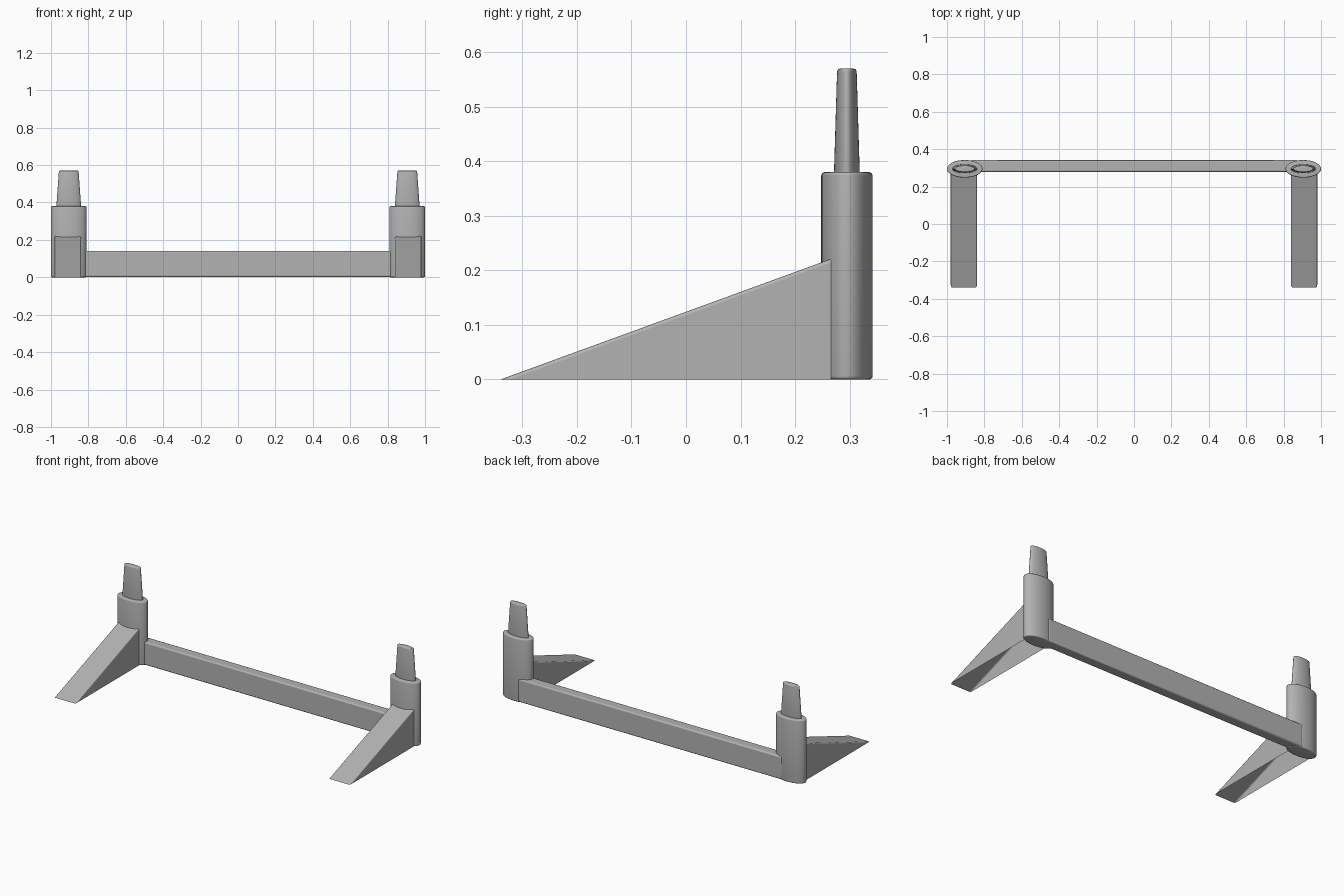
import bpy, bmesh, math

cube = bpy.data.objects.get("Cube")
if cube:
    bpy.data.objects.remove(cube)

GREY = (0.45, 0.45, 0.45, 1)
mat = bpy.data.materials.new("plain grey")
mat.use_nodes = True
mat.diffuse_color = GREY
mat.node_tree.nodes["Principled BSDF"].inputs["Base Color"].default_value = GREY

POST_X, POST_Y = 0.905, 0.295


def finish(name, bm, bevel=0.0):
    bmesh.ops.recalc_face_normals(bm, faces=bm.faces[:])
    mesh = bpy.data.meshes.new(name)
    bm.to_mesh(mesh)
    bm.free()
    mesh.materials.append(mat)
    ob = bpy.data.objects.new(name, mesh)
    bpy.context.collection.objects.link(ob)
    if bevel:
        mod = ob.modifiers.new("soft edges", "BEVEL")
        mod.width, mod.segments = bevel, 3
        mod.limit_method = "ANGLE"
    bpy.ops.object.select_all(action="DESELECT")
    ob.select_set(True)
    bpy.context.view_layer.objects.active = ob
    bpy.ops.object.shade_smooth_by_angle(angle=math.radians(35))
    return ob


def oval_column(name, x, rings, sides=48):
    """Stack elliptical rings (half width, half depth, height) and cap the ends."""
    bm = bmesh.new()
    loops = []
    for rx, ry, z in rings:
        loops.append([bm.verts.new((x + rx * math.cos(a), POST_Y + ry * math.sin(a), z))
                      for a in (math.tau * i / sides for i in range(sides))])
    for low, high in zip(loops, loops[1:]):
        for i in range(sides):
            j = (i + 1) % sides
            bm.faces.new((low[i], low[j], high[j], high[i]))
    bm.faces.new(loops[0][::-1])
    bm.faces.new(loops[-1])
    return finish(name, bm)


def rounded(rx0, ry0, z0, rx1, ry1, z1, r, steps=4):
    """Ring list for a column with rounded bottom and top rims."""
    arc = [math.pi / 2 * i / steps for i in range(steps + 1)]
    bottom = [(rx0 - r * (1 - math.sin(a)), ry0 - r * (1 - math.sin(a)),
               z0 + r * (1 - math.cos(a))) for a in arc]
    top = [(rx1 - r * (1 - math.cos(a)), ry1 - r * (1 - math.cos(a)),
            z1 - r * (1 - math.sin(a))) for a in arc]
    return bottom + top


def wedge_foot(name, x, half=0.07, tip=-0.34, back=0.266, height=0.221):
    """Ramp shell, open underneath and where it enters the post."""
    bm = bmesh.new()
    sides = [[bm.verts.new((x + s * half, y, z))
              for y, z in ((tip, 0), (back, 0), (back, height))] for s in (-1, 1)]
    a, b = sides
    bm.faces.new(a)
    bm.faces.new(b[::-1])
    bm.faces.new((a[0], a[2], b[2], b[0]))
    return finish(name, bm, 0.006)


for side, s in (("left", 1), ("right", -1)):
    x = s * POST_X
    oval_column(side + "_post", x, rounded(0.095, 0.047, 0, 0.095, 0.047, 0.38, 0.006))
    oval_column(side + "_peg", x, rounded(0.067, 0.024, 0.36, 0.053, 0.018, 0.57, 0.006))
    wedge_foot(side + "_foot", s * 0.91)

# Crossbar joining the posts
bm = bmesh.new()
bmesh.ops.create_cube(bm, size=1)
for v in bm.verts:
    v.co = (v.co.x * 1.75, 0.31 + v.co.y * 0.062, 0.071 + v.co.z * 0.138)
finish("crossbar", bm, 0.008)
